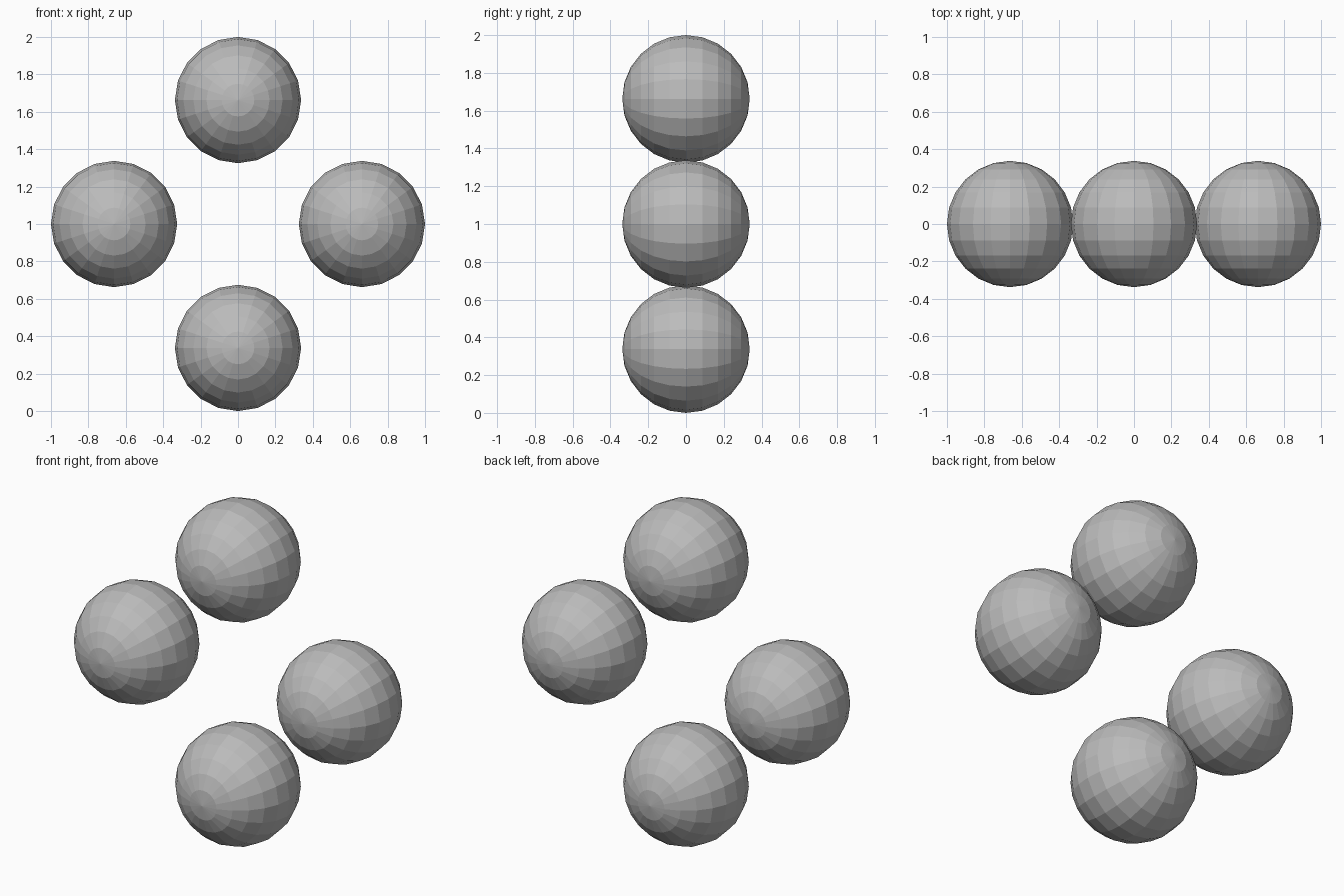
import bpy
import math

if "Cube" in bpy.data.objects:
    bpy.data.objects.remove(bpy.data.objects["Cube"])

RADIUS = 0.3375
OFFSET = 1.0 - RADIUS   # ball centre distance from the middle

grey = bpy.data.materials.new("plain_grey")
grey.diffuse_color = (0.5, 0.5, 0.5, 1.0)
grey.use_nodes = True
grey.node_tree.nodes["Principled BSDF"].inputs["Base Color"].default_value = grey.diffuse_color


def ball(name, x, z):
    """Flat-faced ball with its poles pointing front and back."""
    bpy.ops.mesh.primitive_uv_sphere_add(
        segments=20, ring_count=12, radius=RADIUS,
        location=(x, 0, z), rotation=(math.pi / 2, 0, 0))
    obj = bpy.context.object
    obj.name = name
    obj.data.materials.append(grey)
    bpy.ops.object.shade_flat()


# Four balls in an upright diamond
for i, name in enumerate(("right_ball", "top_ball", "left_ball", "bottom_ball")):
    angle = i * math.pi / 2
    ball(name, OFFSET * math.cos(angle), 1 + OFFSET * math.sin(angle))
